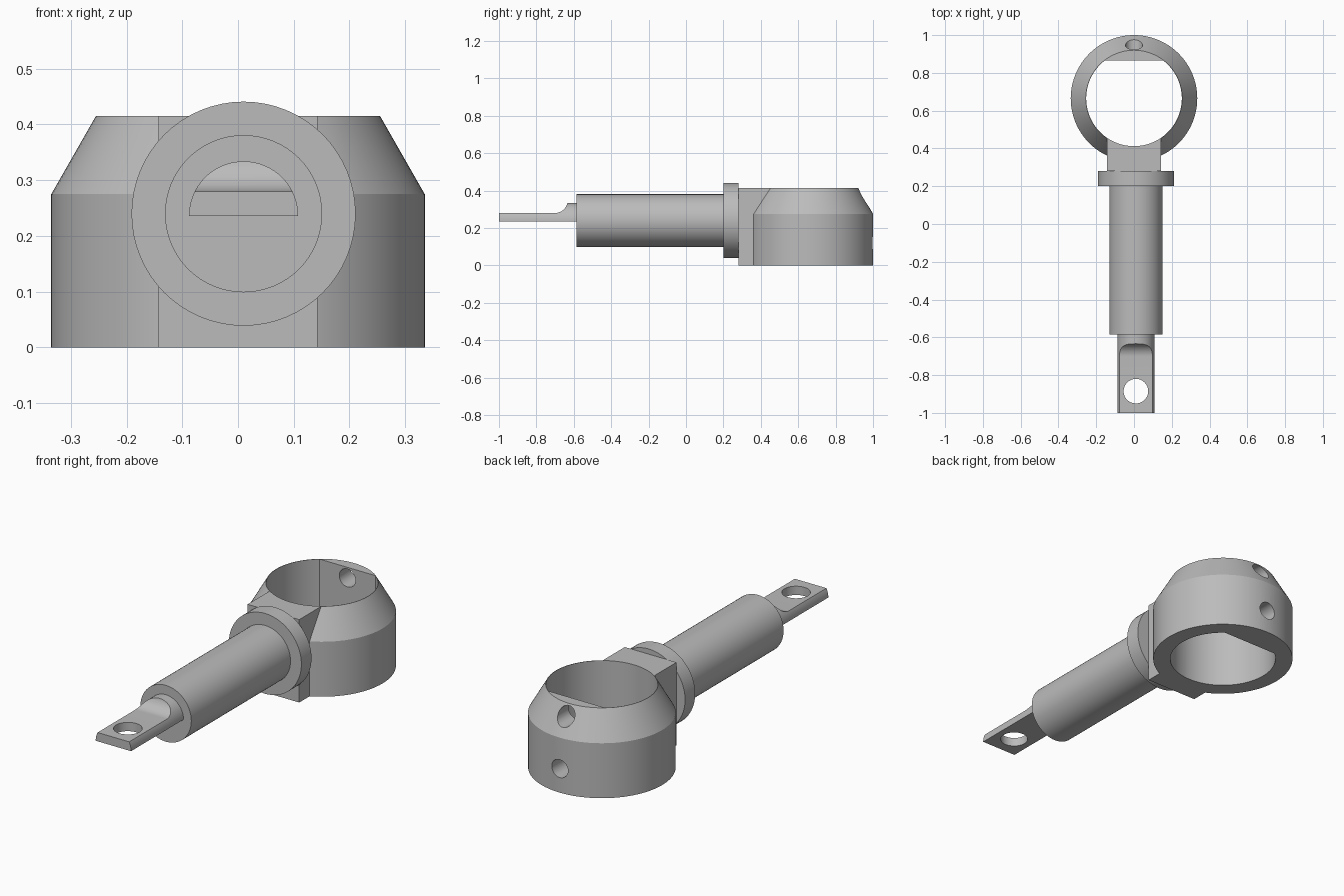
import bpy
import bmesh
from math import pi, cos, sin, asin, sqrt, radians
from mathutils import Vector

cube = bpy.data.objects.get("Cube")
if cube:
    bpy.data.objects.remove(cube, do_unlink=True)

steel = bpy.data.materials.new("plain grey metal")
steel.use_nodes = True
GREY = (0.5, 0.5, 0.5, 1)
steel.diffuse_color = GREY
steel.node_tree.nodes["Principled BSDF"].inputs["Base Color"].default_value = GREY

AXIS_X, AXIS_Z = 0.01, 0.24      # shaft axis
RING_Y = 0.665                   # centre of the collar


def arc(radius, start=0.0, end=2 * pi, n=64, centre=(0, 0), closed=True):
    """Points along an arc; a full circle leaves out the repeated end."""
    steps = n if closed else n - 1
    return [(centre[0] + radius * cos(start + (end - start) * i / steps),
             centre[1] + radius * sin(start + (end - start) * i / steps))
            for i in range(n)]


def loft(name, sections, axis="z"):
    """Solid through (outline, position) sections along an axis."""
    place = {"x": lambda a, b, t: (t, a, b),
             "y": lambda a, b, t: (a, t, b),
             "z": lambda a, b, t: (a, b, t)}[axis]
    bm = bmesh.new()
    rings = [[bm.verts.new(place(a, b, t)) for a, b in outline]
             for outline, t in sections]
    for low, high in zip(rings, rings[1:]):
        for i in range(len(low)):
            j = (i + 1) % len(low)
            bm.faces.new((low[i], low[j], high[j], high[i]))
    bm.faces.new(rings[0][::-1])
    bm.faces.new(rings[-1])
    bmesh.ops.recalc_face_normals(bm, faces=bm.faces[:])
    mesh = bpy.data.meshes.new(name)
    bm.to_mesh(mesh)
    bm.free()
    mesh.materials.append(steel)
    obj = bpy.data.objects.new(name, mesh)
    bpy.context.collection.objects.link(obj)
    return obj


def prism(name, outline, start, end, axis):
    return loft(name, [(outline, start), (outline, end)], axis)


def combine(target, tool, operation):
    """Apply a boolean and remove its helper."""
    tool.hide_render = True
    mod = target.modifiers.new("boolean", "BOOLEAN")
    mod.operation = operation
    mod.solver = "EXACT"
    mod.object = tool
    bpy.context.view_layer.objects.active = target
    bpy.ops.object.modifier_apply(modifier=mod.name)
    bpy.data.objects.remove(tool, do_unlink=True)


def smooth(obj):
    bpy.ops.object.select_all(action="DESELECT")
    obj.select_set(True)
    bpy.context.view_layer.objects.active = obj
    bpy.ops.object.shade_smooth_by_angle(angle=radians(25))


# Collar: tapered ring joined to a square neck block
centre = (0, RING_Y)
wide = arc(0.335, n=96, centre=centre)
narrow = arc(0.255, n=96, centre=centre)
collar = loft("collar", [(wide, 0), (wide, 0.275), (narrow, 0.415)])
neck = prism("neck_block",
             [(-0.143, 0.28), (0.143, 0.28), (0.143, 0.6), (-0.143, 0.6)],
             0, 0.415, "z")
combine(collar, neck, "UNION")

# Bore with a flat at the back
bore_r = 0.253
flat = asin(0.2 / bore_r)
bore = prism("bore_cutter",
             arc(bore_r, pi - flat, 2 * pi + flat, 80, centre, closed=False),
             -0.1, 0.6, "z")
combine(collar, bore, "DIFFERENCE")

# Two screw holes through the back wall
for z in (0.12, 0.362):
    hole = prism("screw_hole_cutter", arc(0.045, n=32, centre=(0, z)),
                 RING_Y, 1.2, "y")
    combine(collar, hole, "DIFFERENCE")
smooth(collar)

# Flange and shaft
axis_point = (AXIS_X, AXIS_Z)
for name, radius, start, end in (("flange", 0.201, 0.2, 0.28),
                                 ("shaft", 0.141, -0.585, 0.2)):
    smooth(prism(name, arc(radius, centre=axis_point), start, end, "y"))

# Half-round tongue, milled thin with a curved run-out
tongue = prism("tongue",
               arc(0.098, 0, pi, 33, (AXIS_X, 0.236), closed=False),
               -1, -0.585, "y")
run_out = arc(0.07, -pi / 2, -0.15, 14, (-0.702, 0.35), closed=False)
cutter = prism("milling_cutter",
               [(-1.1, 0.28)] + run_out + [(-0.633, 0.4), (-1.1, 0.4)],
               -0.3, 0.3, "x")
combine(tongue, cutter, "DIFFERENCE")
eye = prism("eye_cutter", arc(0.065, n=48, centre=(AXIS_X, -0.885)), 0.1, 0.4, "z")
combine(tongue, eye, "DIFFERENCE")
smooth(tongue)
